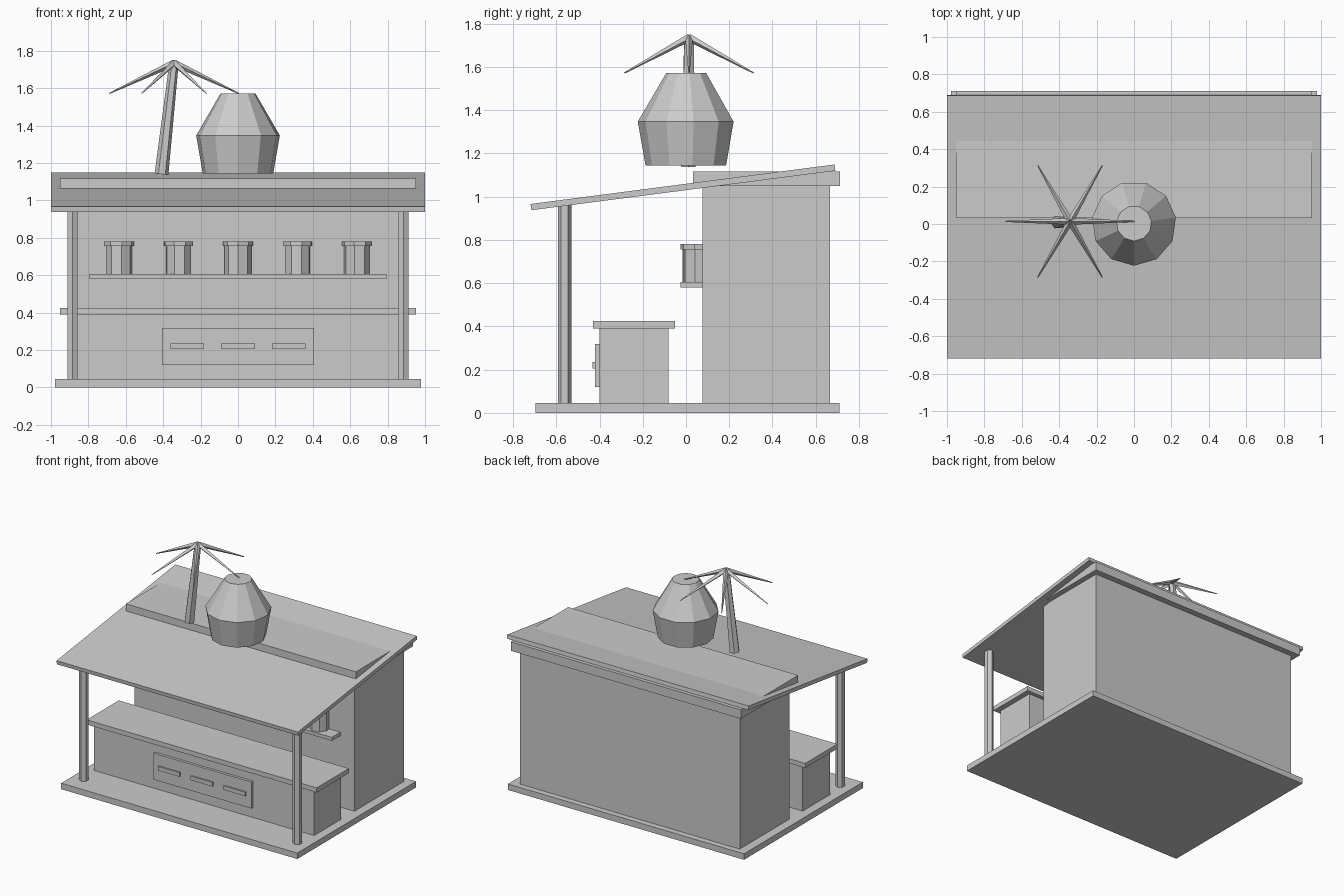
import bpy, math
from mathutils import Vector

default = bpy.data.objects.get("Cube")
if default:
    bpy.data.objects.remove(default, do_unlink=True)

GREY = (0.6, 0.6, 0.6, 1.0)
mat = bpy.data.materials.new("plain grey")
mat.use_nodes = True
mat.diffuse_color = GREY
mat.node_tree.nodes["Principled BSDF"].inputs["Base Color"].default_value = GREY


def finish(name):
    ob = bpy.context.object
    ob.name = ob.data.name = name
    ob.data.materials.clear()
    ob.data.materials.append(mat)
    return ob


def box(name, x, y, z):
    """Box from (min, max) ranges on each axis."""
    spans = (x, y, z)
    bpy.ops.mesh.primitive_cube_add(size=1, location=[(a + b) / 2 for a, b in spans])
    ob = finish(name)
    for v in ob.data.vertices:
        v.co = [c * (b - a) for c, (a, b) in zip(v.co, spans)]
    return ob


def taper(name, start, end, r1, r2, sides, spin=0.0):
    """Faceted tapered rod between two points."""
    start, end = Vector(start), Vector(end)
    axis = end - start
    bpy.ops.mesh.primitive_cone_add(vertices=sides, radius1=r1, radius2=r2,
                                    depth=axis.length, location=(start + end) / 2)
    ob = finish(name)
    ob.rotation_mode = 'QUATERNION'
    ob.rotation_quaternion = axis.to_track_quat('Z', 'Y')
    for v in ob.data.vertices:
        x, y = v.co.x, v.co.y
        v.co.x = x * math.cos(spin) - y * math.sin(spin)
        v.co.y = x * math.sin(spin) + y * math.cos(spin)
    return ob


# Platform, hut and the flat cap over the hut
box("platform", (-0.978, 0.978), (-0.695, 0.71), (0, 0.045))
box("hut", (-0.911, 0.911), (0.077, 0.665), (0.045, 1.05))
box("hut_cap", (-0.953, 0.953), (0.033, 0.712), (1.05, 1.117))

# Sloping roof: a slab sheared and tilted from front to back
roof = box("roof", (-1, 1), (-0.709, 0.709), (-0.0145, 0.0145))
roof.location = (0, -0.014, 1.043)
roof.rotation_euler.x = math.radians(7.4)

# Porch posts
for side, x in (("right", -0.885), ("left", 0.885)):
    taper(f"{side}_post", (x, -0.561, 0.045), (x, -0.561, 0.965), 0.032, 0.032, 6)

# Counter with a front panel and three slats
box("counter", (-0.911, 0.911), (-0.4, -0.08), (0.045, 0.39))
box("counter_top", (-0.953, 0.953), (-0.43, -0.05), (0.39, 0.425))
box("counter_panel", (-0.406, 0.406), (-0.42, -0.4), (0.12, 0.318))
for i in (-1, 0, 1):
    x = i * 0.272
    box("panel_slat", (x - 0.09, x + 0.09), (-0.432, -0.42), (0.205, 0.235))

# Wall shelf with five lidded jars
box("shelf", (-0.795, 0.795), (-0.025, 0.077), (0.58, 0.606))
for i in range(-2, 3):
    x, y, spin = i * 0.318, 0.055, i * 0.3
    taper("jar", (x, y, 0.606), (x, y, 0.757), 0.071, 0.071, 8, spin)
    taper("jar_lid", (x, y, 0.755), (x, y, 0.78), 0.081, 0.081, 8, spin)

# Large faceted nut on the roof
taper("nut_lower", (0, 0.003, 1.143), (0, 0.003, 1.347), 0.19, 0.226, 11)
taper("nut_upper", (0, 0.003, 1.347), (0, 0.003, 1.572), 0.226, 0.094, 11)

# Palm: leaning trunk and six drooping leaves
crown = Vector((-0.342, 0.014, 1.735))
taper("palm_trunk", (-0.409, 0.01, 1.14), crown, 0.037, 0.025, 6)
for i in range(6):
    a = math.radians(60 * i)
    tip = crown + Vector((math.cos(a) * 0.345, math.sin(a) * 0.345, -0.163))
    taper("palm_leaf", crown, tip, 0.018, 0.003, 4)
